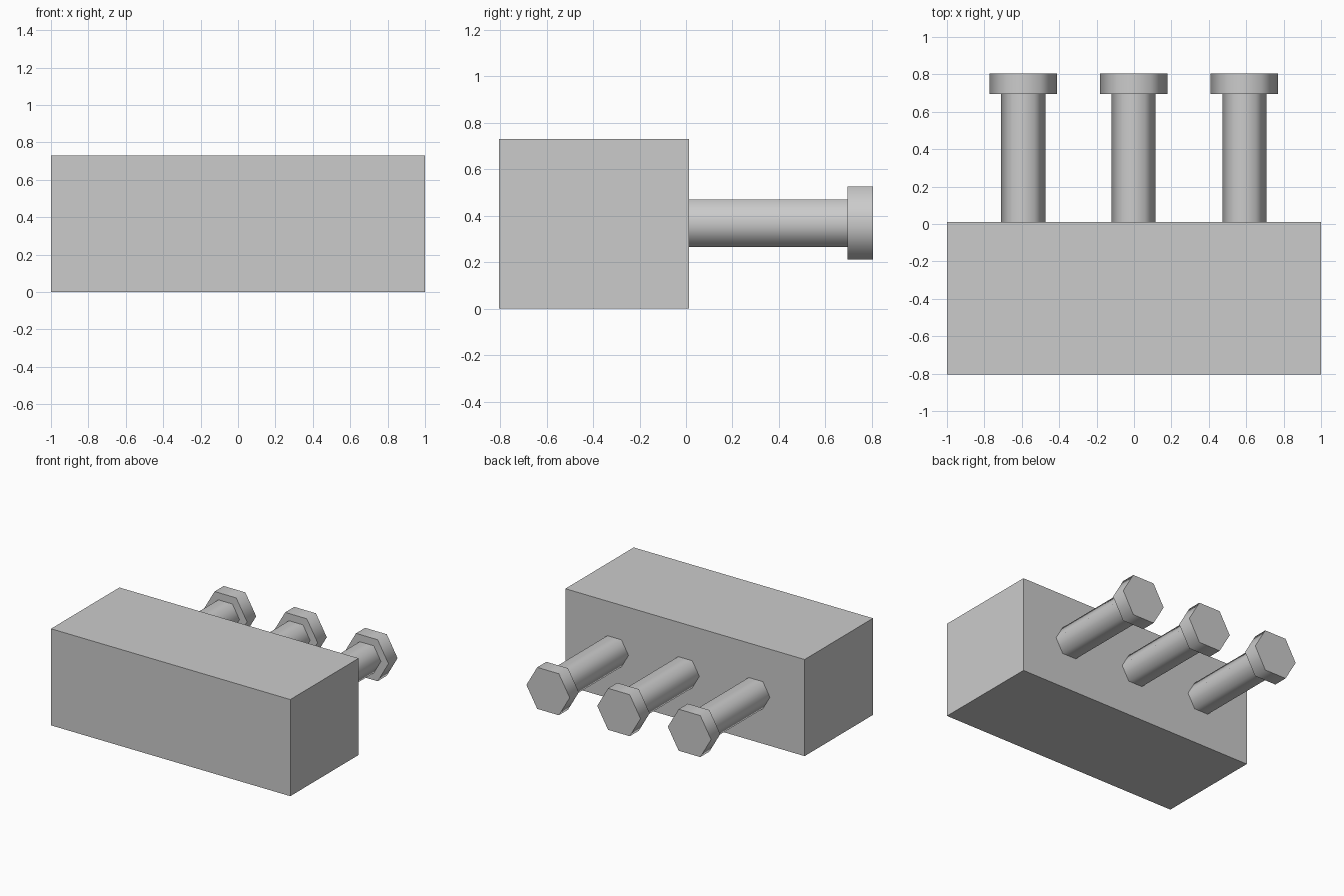
import bpy, math
from mathutils import Matrix

if "Cube" in bpy.data.objects:
    bpy.data.objects.remove(bpy.data.objects["Cube"])

grey = bpy.data.materials.new("plain grey")
grey.diffuse_color = (0.6, 0.6, 0.6, 1)
grey.use_nodes = True
grey.node_tree.nodes["Principled BSDF"].inputs["Base Color"].default_value = grey.diffuse_color

FRONT, BACK = -0.804, 0.012      # block depth range
HEAD_START, HEAD_END = 0.695, 0.804
BOLT_Z = 0.367


def hex_prism(name, x, y0, y1, radius):
    """Six-sided bar along y, corners pointing left and right."""
    bpy.ops.mesh.primitive_cylinder_add(vertices=6, radius=radius, depth=y1 - y0)
    ob = bpy.context.object
    ob.name = name
    # corners on x, then lay the axis along y
    ob.data.transform(Matrix.Rotation(math.pi / 2, 4, 'X') @ Matrix.Rotation(math.pi / 2, 4, 'Z'))
    ob.location = (x, (y0 + y1) / 2, BOLT_Z)
    ob.data.materials.append(grey)
    # sides blend smoothly, end caps stay crisp
    bpy.ops.object.shade_smooth_by_angle(angle=math.radians(70))


# main block
bpy.ops.mesh.primitive_cube_add(size=1, location=(0, (FRONT + BACK) / 2, 0.365))
block = bpy.context.object
block.name = "block"
block.data.transform(Matrix.Diagonal((2, BACK - FRONT, 0.73, 1)))
block.data.materials.append(grey)

# three bolts out of the back
for side, x in (("left", -0.592), ("middle", -0.002), ("right", 0.59)):
    hex_prism(side + "_bolt_shaft", x, BACK - 0.01, HEAD_START + 0.005, 0.118)
    hex_prism(side + "_bolt_head", x, HEAD_START, HEAD_END, 0.181)
